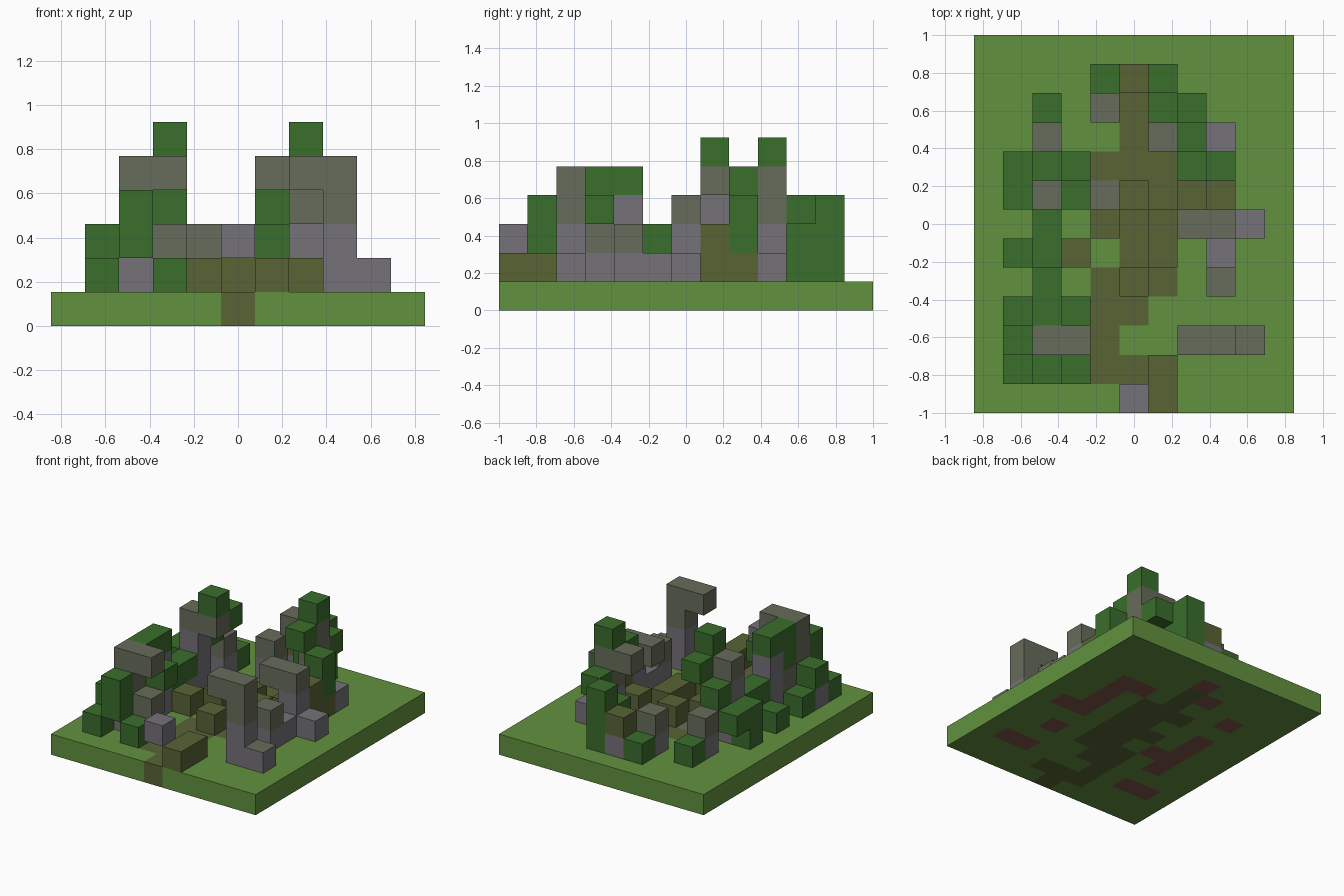
import bpy, bmesh
from mathutils import Vector

if "Cube" in bpy.data.objects:
    bpy.data.objects.remove(bpy.data.objects["Cube"], do_unlink=True)

NX, NY = 11, 13          # size of the ground in blocks
U = 2 / NY               # edge of one block
AXES = [Vector(a) for a in ((1, 0, 0), (0, 1, 0), (0, 0, 1))]


def material(name, colour):
    m = bpy.data.materials.new(name)
    m.use_nodes = True
    m.diffuse_color = (*colour, 1)
    m.node_tree.nodes["Principled BSDF"].inputs["Base Color"].default_value = (*colour, 1)
    return m


GRASS = material("grass green", (.122, .284, .05))
LEAF = material("leaf green", (.042, .156, .025))
STONE = material("grey stone", (.178, .168, .188))
MOSS = material("mossy stone", (.135, .15, .105))
EARTH = material("olive earth", (.1, .127, .036))
CLAY = material("red clay", (.22, .09, .07))

cells = {}               # block position -> part, side, top and bottom material


def box(part, side, x, y, z=1, h=1, w=1, d=1, top=None, bottom=None):
    """Fill a box of blocks; z and h count layers, w runs along x and d along y."""
    for i in range(x, x + w):
        for j in range(y, y + d):
            for k in range(z, z + h):
                cells[i, j, k] = (part, side, top or side, bottom or side)


def fill(part, side, *boxes):
    for b in boxes:
        box(part, side, *b)


def skin(part):
    """Make one object from a part, leaving out faces hidden by neighbours."""
    bm = bmesh.new()
    mats = []
    for cell, (owner, side, top, bottom) in cells.items():
        if owner != part:
            continue
        centre = Vector(cell) + Vector((.5, .5, .5))
        for axis, unit in enumerate(AXES):
            for n in (unit, -unit):
                if tuple(round(c) for c in Vector(cell) + n) in cells:
                    continue
                a = AXES[axis - 1]
                b = n.cross(a)
                quad = [centre + (n + a + b) / 2, centre + (n - a + b) / 2,
                        centre + (n - a - b) / 2, centre + (n + a - b) / 2]
                face = bm.faces.new([bm.verts.new(p) for p in quad])
                mat = top if n.z > 0 else bottom if n.z < 0 else side
                if mat not in mats:
                    mats.append(mat)
                face.material_index = mats.index(mat)
    bmesh.ops.remove_doubles(bm, verts=bm.verts, dist=.01)
    bmesh.ops.translate(bm, verts=bm.verts, vec=(-NX / 2, -NY / 2, 0))
    bmesh.ops.scale(bm, verts=bm.verts, vec=(U, U, U))
    mesh = bpy.data.meshes.new(part)
    bm.to_mesh(mesh)
    bm.free()
    for m in mats:
        mesh.materials.append(m)
    bpy.context.collection.objects.link(bpy.data.objects.new(part, mesh))


# Ground slab: grass, clay showing underneath, winding path
box("ground", GRASS, 0, 0, 0, w=NX, d=NY)
for x, y, w, d in ((8, 6, 1, 4), (9, 6, 1, 1), (7, 9, 1, 1), (2, 4, 1, 4),
                   (3, 5, 1, 1), (2, 9, 1, 1), (4, 10, 1, 1), (5, 11, 1, 1),
                   (1, 2, 2, 1), (8, 2, 2, 1), (8, 4, 1, 1)):
    box("ground", GRASS, x, y, 0, w=w, d=d, bottom=CLAY)
for x, y, w, d in ((5, 0, 1, 1), (4, 1, 3, 1), (4, 2, 1, 2), (5, 3, 1, 1),
                   (4, 4, 3, 1), (5, 5, 2, 1), (4, 6, 3, 1), (5, 7, 2, 1),
                   (4, 8, 3, 1), (5, 9, 1, 2)):
    box("ground", EARTH, x, y, 0, w=w, d=d)
box("ground", GRASS, 4, 7, 0, top=MOSS)

# Raised earth beside and on the path
fill("earth_blocks", EARTH, (6, 0, 1, 1, 1, 2), (5, 4), (6, 5), (4, 6), (6, 6),
     (5, 7), (7, 7), (3, 5), (8, 8), (8, 7, 1, 2))

# Loose stone over the front of the path
fill("front_stone", STONE, (5, 0, 2))

# Front left: broken arch with a low step
fill("front_left_arch", STONE, (8, 2, 1, 2))
fill("front_left_arch", MOSS, (8, 2, 3, 2), (7, 2, 4))
box("front_left_arch", STONE, 9, 2, top=MOSS)

# Left side: short pillar and second arch
fill("left_pillar", STONE, (8, 4), (8, 5))
fill("left_pillar", MOSS, (8, 4, 2))
fill("left_arch", STONE, (8, 6, 1, 2), (9, 6))
fill("left_arch", MOSS, (7, 6, 3, 1, 2))

# Back left: tower and its vines
fill("back_left_tower", STONE, (7, 9, 1, 2), (8, 9))
fill("back_left_tower", MOSS, (7, 9, 3), (6, 9, 4, 1, 2))
fill("back_left_vines", LEAF, (7, 9, 5), (7, 8, 4), (8, 8, 2, 2), (7, 10, 3))

# Back: bushes and stumps of pillars
fill("back_bushes", LEAF, (6, 10, 1, 2), (6, 11, 1, 3), (4, 11), (2, 10))
fill("back_pillars", STONE, (4, 10), (5, 11), (2, 9))
fill("back_pillars", MOSS, (4, 10, 2), (2, 9, 2))
fill("back_pillars", EARTH, (5, 11, 2))

# Right side: tower and its vines
fill("right_tower", STONE, (2, 7, 1, 3))
fill("right_tower", MOSS, (2, 7, 4, 1, 2))
fill("right_tower_vines", LEAF, (3, 7, 5), (3, 8, 4), (2, 8, 3), (1, 8, 2),
     (1, 7, 1, 2))

# Right side: overgrown wall
fill("right_wall", STONE, (2, 3), (2, 4, 1, 3), (2, 5), (2, 6))
fill("right_wall", MOSS, (2, 3, 2))
fill("right_wall_vines", LEAF, (2, 3, 3, 2), (3, 3, 3), (2, 4, 4), (2, 5, 2),
     (2, 6, 2), (1, 5), (1, 3))

# Front right: arch and bushes
fill("front_right_arch", STONE, (1, 2), (2, 2, 1, 2))
fill("front_right_arch", MOSS, (2, 2, 3, 2), (3, 2, 2), (3, 2, 4))
fill("front_right_bushes", LEAF, (1, 2, 2), (1, 1), (2, 1, 2, 2), (3, 1))

for part in dict.fromkeys(entry[0] for entry in cells.values()):
    skin(part)
